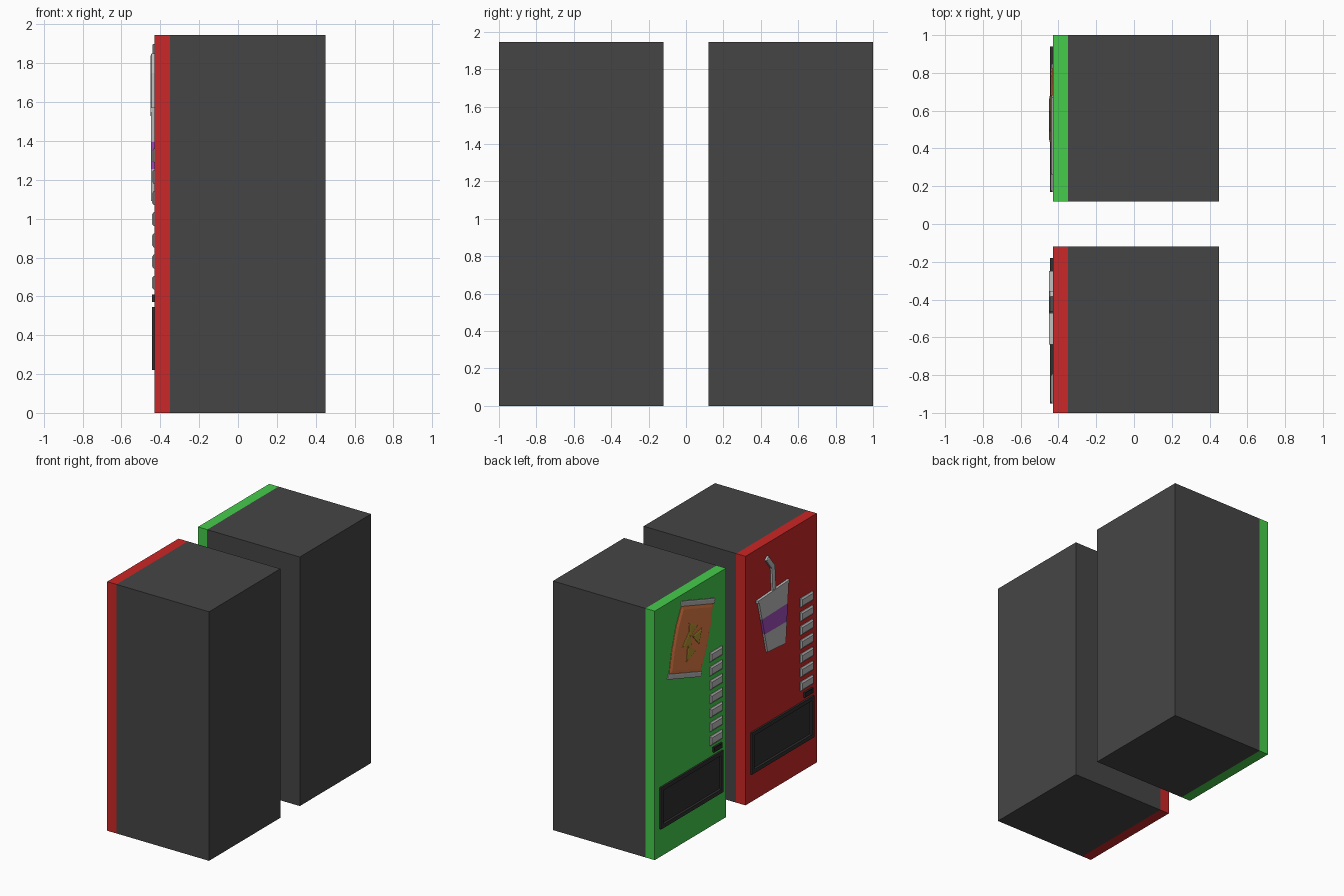
import bpy, bmesh, math

if "Cube" in bpy.data.objects:
    bpy.data.objects.remove(bpy.data.objects["Cube"])

def material(name, r, g, b):
    m = bpy.data.materials.new(name)
    m.diffuse_color = (r, g, b, 1)
    m.use_nodes = True
    m.node_tree.nodes["Principled BSDF"].inputs["Base Color"].default_value = m.diffuse_color
    return m

DARK = material("charcoal", 0.06, 0.06, 0.06)
BLACK = material("black", 0.03, 0.03, 0.03)
RED = material("red", 0.6, 0.02, 0.02)
GREEN = material("green", 0.06, 0.6, 0.07)
ORANGE = material("orange", 0.75, 0.2, 0.06)
GOLD = material("gold", 0.45, 0.3, 0.03)
PURPLE = material("purple", 0.35, 0.07, 0.5)
GREY = material("light_grey", 0.5, 0.5, 0.5)

FRONT = -0.43   # x of the door surface
HEIGHT = 1.945


def plate(name, pts, back, front, mat, insets=()):
    """Prism from a (y, z) outline; insets are (width, depth) steps on its -x face."""
    bm = bmesh.new()
    b = [bm.verts.new((back, y, z)) for y, z in pts]
    f = [bm.verts.new((front, y, z)) for y, z in pts]
    n = len(pts)
    bm.faces.new(b)
    face = bm.faces.new(f)
    for i in range(n):
        j = (i + 1) % n
        bm.faces.new((b[i], b[j], f[j], f[i]))
    bmesh.ops.recalc_face_normals(bm, faces=bm.faces)
    for width, depth in insets:
        bmesh.ops.inset_region(bm, faces=[face], thickness=width, depth=0, use_even_offset=True)
        for v in face.verts:
            v.co.x -= depth
    me = bpy.data.meshes.new(name)
    bm.to_mesh(me)
    bm.free()
    me.materials.append(mat)
    ob = bpy.data.objects.new(name, me)
    bpy.context.collection.objects.link(ob)
    return ob


def rect(y0, y1, z0, z1):
    return [(y0, z0), (y1, z0), (y1, z1), (y0, z1)]


def machine(prefix, y0, mat):
    """y0 is the machine's lowest y."""
    # cabinet and coloured door
    side = rect(y0, y0 + 0.88, 0, HEIGHT)
    plate(prefix + "_cabinet", side, 0.45, -0.35, DARK)
    plate(prefix + "_door", side, -0.35, FRONT, mat)
    # column of bevelled buttons
    for i in range(7):
        z = 0.67 + 0.109 * i
        plate(f"{prefix}_button_{i + 1}", rect(y0 + 0.05, y0 + 0.205, z - 0.036, z + 0.036),
              FRONT + 0.005, FRONT - 0.004, GREY, [(0.012, 0.009)])
    # coin slot
    plate(prefix + "_coin_slot", rect(y0 + 0.06, y0 + 0.165, 0.57, 0.61),
          FRONT + 0.005, FRONT - 0.013, BLACK, [(0.008, 0), (0.003, -0.006)])
    # framed dispenser hatch
    plate(prefix + "_dispenser_hatch", rect(y0 + 0.05, y0 + 0.82, 0.22, 0.545),
          FRONT + 0.005, FRONT - 0.014, BLACK, [(0.03, 0), (0.008, -0.01)])


machine("drink_machine", -1.0, RED)
machine("snack_machine", 0.12, GREEN)

# drink cup: tapered, split into body pieces by height fraction
TL, TR, BR, BL = (-0.265, 1.53), (-0.63, 1.55), (-0.595, 1.09), (-0.37, 1.105)


def cup_slice(t0, t1):
    mix = lambda p, q, t: (p[0] + (q[0] - p[0]) * t, p[1] + (q[1] - p[1]) * t)
    return [mix(BL, TL, t0), mix(BR, TR, t0), mix(BR, TR, t1), mix(BL, TL, t1)]


plate("cup_base", cup_slice(0, 0.36), FRONT + 0.005, -0.447, GREY)
plate("cup_band", cup_slice(0.36, 0.66), FRONT + 0.005, -0.447, PURPLE)
plate("cup_top", cup_slice(0.66, 1), FRONT + 0.005, -0.447, GREY)
plate("cup_lid", [(-0.25, 1.528), (-0.637, 1.55), (-0.637, 1.572), (-0.25, 1.55)],
      FRONT + 0.005, -0.45, GREY)
# bent straw
plate("straw", [(-0.475, 1.56), (-0.435, 1.56), (-0.425, 1.735), (-0.355, 1.825),
                (-0.385, 1.85), (-0.462, 1.75)], FRONT + 0.005, -0.446, GREY, [(0.008, 0.004)])


# snack bag: tilted local frame (a across, b up)
def bag(pts):
    c, s = math.cos(math.radians(18)), math.sin(math.radians(18))
    return [(0.555 - c * a - s * b, 1.56 - s * a + c * b) for a, b in pts]


plate("bag_body", bag([(-0.205, -0.25), (0.205, -0.25), (0.225, -0.1), (0.228, 0.08), (0.205, 0.25),
                       (-0.205, 0.25), (-0.228, 0.1), (-0.225, -0.08)]),
      FRONT + 0.005, FRONT - 0.003, ORANGE, [(0.025, 0.009)])
for name, sgn in (("bag_top_seal", 1), ("bag_bottom_seal", -1)):
    plate(name, bag([(-0.215, sgn * 0.248), (0.215, sgn * 0.248),
                     (0.215, sgn * 0.287), (-0.215, sgn * 0.287)]),
          FRONT + 0.005, FRONT - 0.008, GREY, [(0.008, 0.003)])
# triangular chips on the bag
for i, (a, b, turn) in enumerate([(-0.03, 0.075, 20), (0.065, 0.02, 60), (-0.055, -0.015, 95), (0.0, -0.1, 10)]):
    tri = [(a + 0.07 * math.cos(math.radians(turn + k * 120)),
            b + 0.07 * math.sin(math.radians(turn + k * 120))) for k in range(3)]
    plate(f"chip_{i + 1}", bag(tri), FRONT - 0.005, FRONT - 0.016, GOLD, [(0.008, 0.003)])
